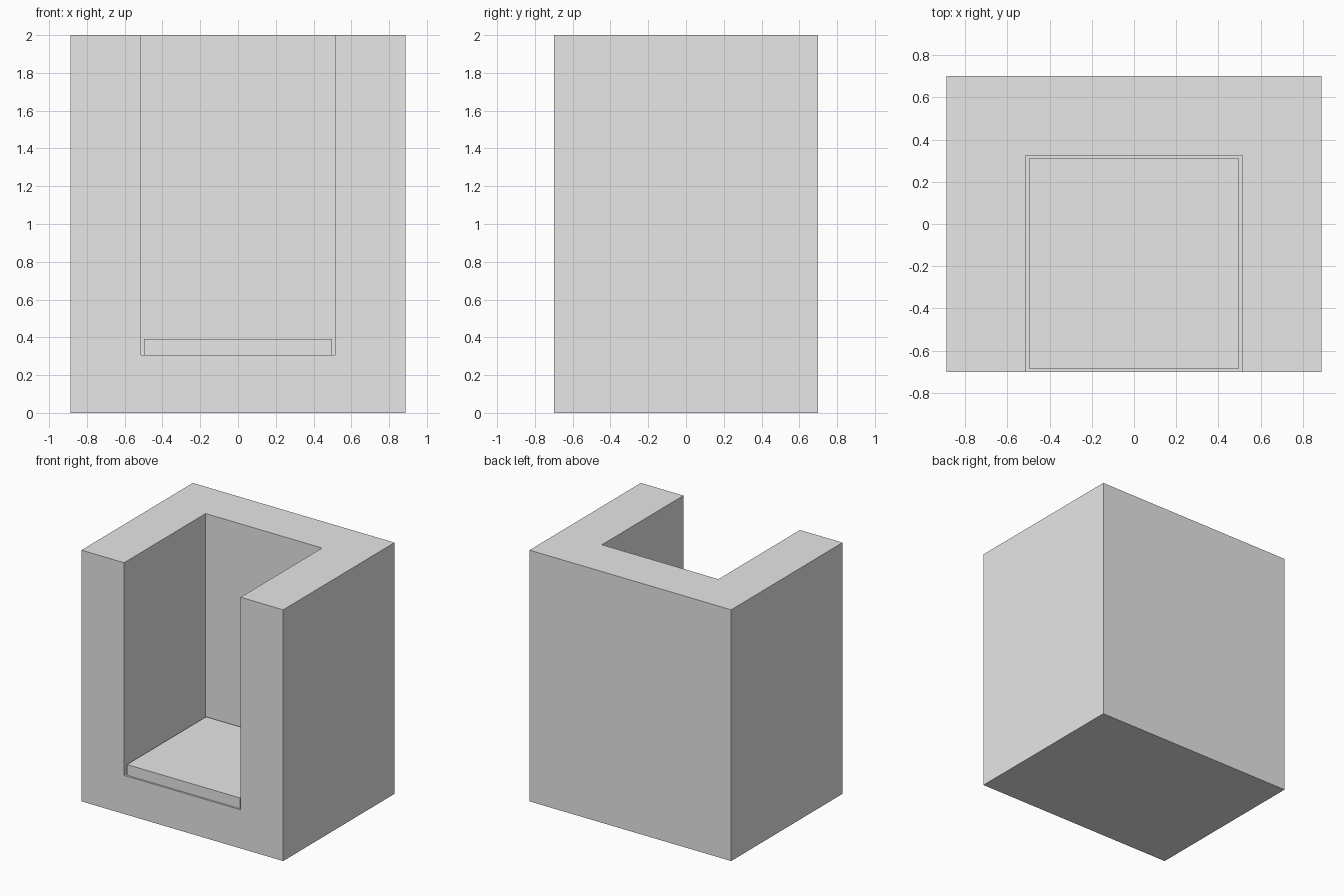
import bpy
import bmesh

cube = bpy.data.objects.get("Cube")
if cube:
    bpy.data.objects.remove(cube, do_unlink=True)

grey = bpy.data.materials.new("light_grey")
grey.use_nodes = True
grey.diffuse_color = (0.8, 0.8, 0.8, 1)
grey.node_tree.nodes["Principled BSDF"].inputs["Base Color"].default_value = (0.8, 0.8, 0.8, 1)

WIDTH, DEPTH, HEIGHT = 1.776, 1.4, 2.0
WALL = 0.375
FLOOR = 0.307


def prism(name, outline, bottom, top):
    """Flat-faced solid: an outline in plan, raised from bottom to top."""
    bm = bmesh.new()
    base = bm.faces.new([bm.verts.new((x, y, bottom)) for x, y in outline])
    raised = bmesh.ops.extrude_face_region(bm, geom=[base], use_keep_orig=True)
    verts = [v for v in raised["geom"] if isinstance(v, bmesh.types.BMVert)]
    bmesh.ops.translate(bm, verts=verts, vec=(0, 0, top - bottom))
    bmesh.ops.recalc_face_normals(bm, faces=bm.faces)
    mesh = bpy.data.meshes.new(name)
    bm.to_mesh(mesh)
    bm.free()
    mesh.materials.append(grey)
    obj = bpy.data.objects.new(name, mesh)
    bpy.context.scene.collection.objects.link(obj)
    return obj


def rectangle(x0, x1, y0, y1):
    return [(x0, y0), (x1, y0), (x1, y1), (x0, y1)]


hx, hy = WIDTH / 2, DEPTH / 2
inner = hx - WALL
back = hy - WALL

# Block-shaped chair frame with a recess open at the front and top
frame = prism("chair_frame", rectangle(-hx, hx, -hy, hy), 0, HEIGHT)
cutter = prism("recess_cutter", rectangle(-inner, inner, -hy - 0.2, back),
               FLOOR, HEIGHT + 0.2)
cut = frame.modifiers.new("recess", "BOOLEAN")
cut.operation = "DIFFERENCE"
cut.solver = "EXACT"
cut.object = cutter

# Apply the cut and discard the cutter
bpy.context.view_layer.update()
evaluated = frame.evaluated_get(bpy.context.evaluated_depsgraph_get())
carved = bpy.data.meshes.new_from_object(evaluated)
frame.modifiers.clear()
frame.data = carved
bpy.data.objects.remove(cutter, do_unlink=True)

# Thin seat pad with a small gap all round
GAP = 0.015
prism("seat_pad", rectangle(-inner + GAP, inner - GAP, -hy + GAP, back - GAP),
      FLOOR, 0.392)
